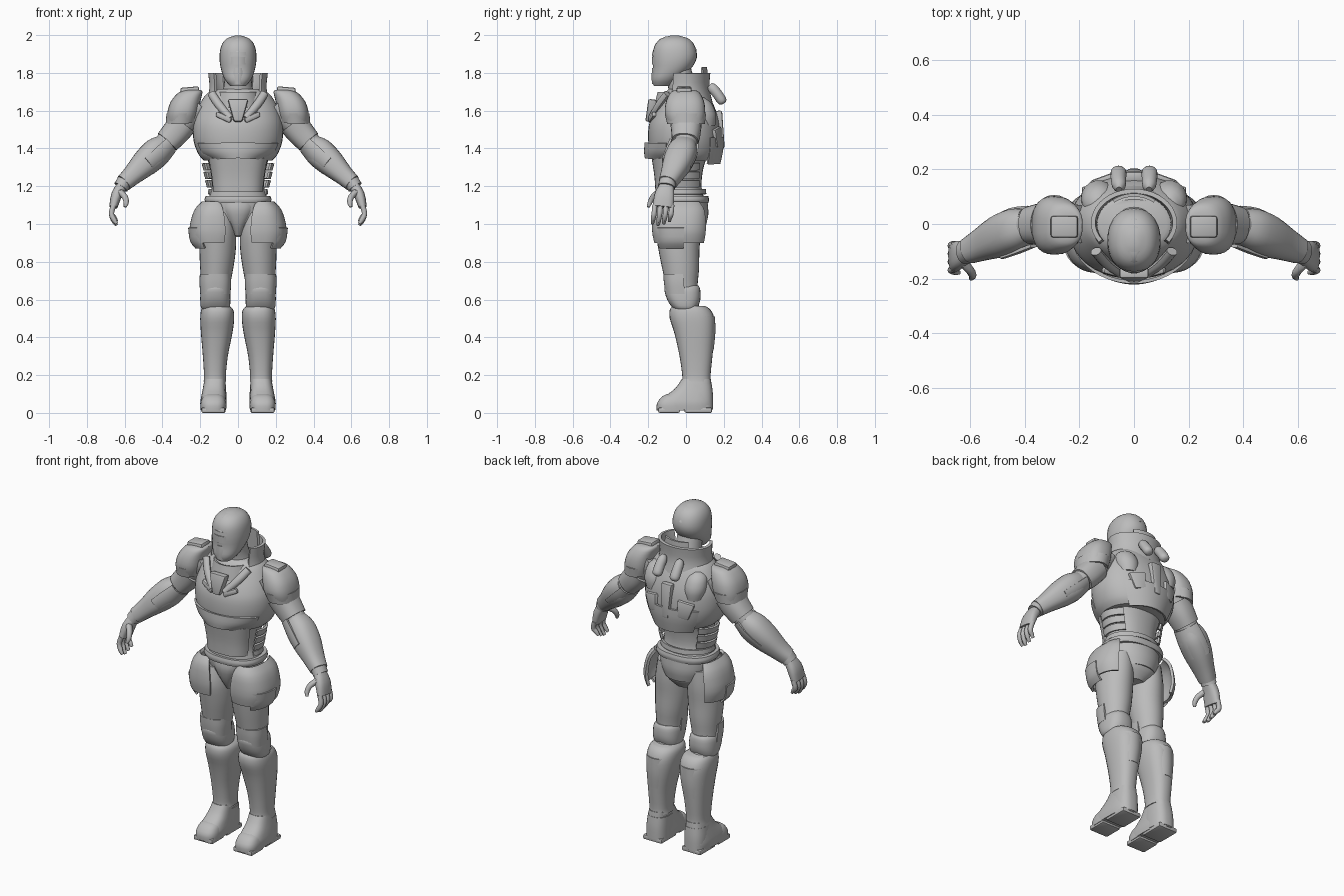
import bpy, bmesh, math
from mathutils import Vector, Matrix, Euler

grey = bpy.data.materials.new("armour grey")
grey.diffuse_color = (0.5, 0.5, 0.5, 1)
ANG = math.radians(38)


def finish(name, bm):
    bmesh.ops.recalc_face_normals(bm, faces=bm.faces)
    for f in bm.faces:
        f.smooth = True
    for e in bm.edges:
        e.smooth = len(e.link_faces) == 2 and e.calc_face_angle(0) < ANG
    me = bpy.data.meshes.new(name)
    bm.to_mesh(me)
    bm.free()
    me.materials.append(grey)
    ob = bpy.data.objects.new(name, me)
    bpy.context.collection.objects.link(ob)
    return ob


def spline(st, sub):
    """Smooth interpolation between stations (x, y, z, ru, rv)."""
    out, n = [], len(st)
    for i in range(n - 1):
        p0, p1, p2, p3 = st[max(i - 1, 0)], st[i], st[i + 1], st[min(i + 2, n - 1)]
        for k in range(sub):
            t = k / sub
            out.append([0.5 * (2 * b + (c - a) * t + (2 * a - 5 * b + 4 * c - d) * t * t
                               + (3 * b - a - 3 * c + d) * t ** 3)
                        for a, b, c, d in zip(p0, p1, p2, p3)])
    return out + [list(st[-1])]


def loft(name, st, s=1, along=False, arc=None, thick=0.012, sq=2.0, seg=28, sub=3):
    """Skin of rounded rings; an arc (degrees, -90 is the front) makes a plate."""
    rings = spline(st, sub)
    bm = bmesh.new()
    cols = []
    cnt = seg + 1 if arc else seg
    a0, a1 = arc or (0, 360)
    for i, (x, y, z, ru, rv) in enumerate(rings):
        u, v = Vector((1, 0, 0)), Vector((0, 1, 0))
        if along:
            a, b = rings[max(i - 1, 0)], rings[min(i + 1, len(rings) - 1)]
            t = (Vector(b[:3]) - Vector(a[:3])).normalized()
            v = (v - t * v.dot(t)).normalized()
            u = v.cross(t)
        ring = []
        for k in range(cnt):
            a = math.radians(a0 + (a1 - a0) * k / seg)
            c, d = math.cos(a), math.sin(a)
            c = math.copysign(abs(c) ** (2 / sq), c)
            d = math.copysign(abs(d) ** (2 / sq), d)
            p = Vector((x, y, z)) + u * c * ru + v * d * rv
            ring.append(bm.verts.new((p.x * s, p.y, p.z)))
        cols.append(ring)
    for r, q in zip(cols, cols[1:]):
        for k in range(cnt if not arc else cnt - 1):
            j = (k + 1) % cnt
            bm.faces.new((r[k], r[j], q[j], q[k]))
    if arc:
        bmesh.ops.recalc_face_normals(bm, faces=bm.faces)
        bmesh.ops.solidify(bm, geom=bm.faces[:], thickness=thick)
    else:
        bm.faces.new(cols[0])
        bm.faces.new(cols[-1])
    return finish(name, bm)


def block(name, loc, size, rot=(0, 0, 0), s=1, bevel=0.01, taper=1.0):
    """Bevelled box; taper narrows its lower end."""
    bm = bmesh.new()
    bmesh.ops.create_cube(bm, size=1)
    for v in bm.verts:
        if v.co.z < 0:
            v.co.x *= taper
    bmesh.ops.scale(bm, vec=size, verts=bm.verts)
    bmesh.ops.bevel(bm, geom=bm.edges[:], offset=bevel, segments=2, affect='EDGES', profile=0.5)
    m = Matrix.Translation(loc) @ Euler([math.radians(r) for r in rot]).to_matrix().to_4x4()
    bm.transform(m)
    for v in bm.verts:
        v.co.x *= s
    return finish(name, bm)


# Helmet: dome, brow, visor, cheeks, mouth guard, crest
loft("helmet", [(0, -.125, 1.73, .04, .045), (0, -.11, 1.765, .07, .07), (0, -.075, 1.82, .09, .1),
                (0, -.06, 1.88, .098, .117), (0, -.06, 1.94, .09, .108), (0, -.06, 1.98, .062, .075),
                (0, -.06, 1.998, .015, .02)], sq=2.2)
loft("visor", [(0, -.085, 1.845, .078, .096), (0, -.085, 1.885, .08, .096)], arc=(-145, -35))
loft("brow", [(0, -.08, 1.892, .088, .1), (0, -.078, 1.91, .087, .1)], arc=(-155, -25))
loft("mouth_guard", [(0, -.13, 1.74, .035, .05), (0, -.125, 1.78, .05, .057), (0, -.12, 1.825, .045, .06)],
     arc=(-160, -20))
loft("crest", [(0, -.165, 1.91, .018, .012), (0, -.12, 1.978, .022, .02), (0, -.06, 1.994, .022, .02),
               (0, .0, 1.978, .02, .02), (0, .045, 1.92, .015, .012)], sub=2, seg=12)

# Neck and collar
loft("neck", [(0, 0, 1.66, .1, .09), (0, -.02, 1.73, .075, .075), (0, -.045, 1.83, .07, .07)])
loft("collar", [(0, 0, 1.64, .15, .125), (0, 0, 1.72, .135, .108), (0, .005, 1.8, .142, .108)],
     arc=(-35, 215), thick=.016)
loft("collar_back", [(0, .01, 1.7, .125, .108), (0, .01, 1.83, .122, .102)], arc=(50, 130))
loft("gorget", [(0, -.03, 1.62, .13, .14), (0, -.03, 1.7, .11, .12)], arc=(-165, -15))

# Torso suit, chest armour and abdomen
loft("torso_suit", [(0, -.01, .93, .05, .06), (0, -.01, .99, .125, .105), (0, -.02, 1.08, .155, .122),
                    (0, -.025, 1.14, .155, .12), (0, -.03, 1.2, .138, .112), (0, -.025, 1.3, .15, .118),
                    (0, -.01, 1.4, .18, .14)], sq=2.3)
loft("chest_armour", [(0, -.01, 1.335, .18, .16), (0, -.01, 1.37, .21, .18), (0, -.01, 1.44, .235, .19),
                      (0, -.01, 1.52, .238, .187), (0, -.005, 1.58, .225, .17), (0, 0, 1.64, .2, .142),
                      (0, 0, 1.69, .165, .115), (0, 0, 1.715, .12, .09)], sq=2.15, seg=40)
loft("chest_lip", [(0, -.02, 1.35, .15, .186), (0, -.02, 1.385, .2, .19), (0, -.02, 1.43, .226, .187)],
     arc=(-155, -25))
loft("abdomen_plate", [(0, -.03, 1.17, .125, .12), (0, -.03, 1.25, .132, .125), (0, -.03, 1.35, .15, .14)],
     arc=(-160, -20), sq=3)
loft("belt", [(0, -.02, 1.11, .17, .138), (0, -.02, 1.128, .177, .142), (0, -.02, 1.148, .172, .138)], sq=2.4)
loft("upper_belt", [(0, -.02, 1.158, .16, .128), (0, -.02, 1.185, .157, .125)], arc=(-20, 200))
loft("groin_guard", [(0, -.07, .94, .018, .03), (0, -.09, 1.0, .045, .045), (0, -.095, 1.07, .085, .06),
                     (0, -.09, 1.115, .1, .06)], seg=16)
loft("seat_guard", [(0, 0, .99, .12, .105), (0, 0, 1.05, .145, .118), (0, 0, 1.11, .15, .115)], arc=(25, 155))
block("chest_clasp", (0, -.185, 1.6), (.11, .045, .12), (-8, 0, 0), taper=.4)
loft("lower_back_plate", [(0, 0, 1.32, .16, .17), (0, 0, 1.4, .2, .186), (0, 0, 1.46, .22, .188)], arc=(40, 140))
block("spine_plate", (0, .178, 1.5), (.07, .04, .2), (4, 0, 0), taper=.6)

for s, side in ((1, "left"), (-1, "right")):
    def L(name, st, **k):
        return loft(side + "_" + name, st, s, **k)

    def B(name, *a, **k):
        return block(side + "_" + name, *a, s=s, **k)

    # Chest straps, waist bands and back gear
    L("collar_strap", [(.14, -.1, 1.69, .022, .018), (.1, -.145, 1.63, .022, .018), (.04, -.185, 1.56, .018, .016)],
      along=True, seg=10)
    B("clasp_wing", (.075, -.178, 1.565), (.09, .025, .03), (0, -25, 15))
    for z in (1.215, 1.26, 1.305):
        L("waist_band", [(0, -.02, z - .018, .15 + (z - 1.2) * .2, .115), (0, -.02, z + .018, .16 + (z - 1.2) * .2, .12)],
          arc=(-22, 45), seg=10)
    L("back_canister", [(.055, .125, 1.735, .012, .015), (.055, .14, 1.72, .025, .026), (.057, .165, 1.69, .028, .027),
                        (.057, .192, 1.65, .028, .025), (.057, .2, 1.638, .012, .012)], along=True, seg=16)
    B("back_panel", (.105, .163, 1.46), (.1, .03, .1), (0, 12, -20), taper=.65)
    L("shoulder_blade", [(.13, .1, 1.52, .05, .055), (.13, .095, 1.58, .065, .065), (.13, .08, 1.64, .055, .055),
                         (.13, .07, 1.67, .02, .025)], seg=18)

    # Arm, shoulder armour and forearm guard
    L("arm", [(.2, 0, 1.63, .06, .07), (.27, 0, 1.56, .068, .075), (.34, 0, 1.475, .062, .068),
              (.4, -.01, 1.41, .058, .06), (.5, -.05, 1.32, .055, .055), (.61, -.1, 1.215, .033, .038)], along=True)
    L("upper_arm_guard", [(.29, 0, 1.535, .076, .083), (.33, 0, 1.485, .073, .078), (.375, -.005, 1.435, .066, .07)],
      along=True, sq=2.4)
    L("shoulder_pad", [(.235, -.005, 1.71, .035, .045), (.25, -.005, 1.698, .062, .075), (.277, -.005, 1.65, .078, .1),
                       (.292, -.005, 1.59, .082, .107), (.3, 0, 1.535, .074, .095)], sq=2.5)
    L("shoulder_rim", [(.293, -.003, 1.585, .086, .11), (.302, 0, 1.53, .08, .1)], arc=(-120, 120))
    B("shoulder_tab", (.255, -.01, 1.705), (.1, .08, .04), (0, 5, 0))
    L("forearm_guard", [(.385, -.005, 1.415, .062, .062), (.43, -.02, 1.38, .078, .078), (.49, -.045, 1.325, .073, .077),
                        (.56, -.077, 1.258, .054, .059), (.605, -.098, 1.217, .046, .048)], along=True, sq=2.4)
    L("elbow_flange", [(.38, -.01, 1.435, .072, .078), (.44, -.025, 1.378, .084, .086), (.5, -.05, 1.322, .077, .082)],
      along=True, arc=(-100, 90))

    # Hand
    L("wrist_cuff", [(.6, -.096, 1.225, .042, .045), (.62, -.103, 1.195, .04, .046)], along=True, seg=18)
    L("palm", [(.61, -.1, 1.21, .028, .035), (.642, -.113, 1.155, .029, .052), (.66, -.122, 1.09, .022, .055)],
      along=True, sq=2.6, seg=18)
    for i in range(4):
        y = -.165 + .03 * i
        e = (0, -.008, 0, .012)[i]
        L("finger", [(.658, y, 1.1, .014, .014), (.67, y - .004, 1.055, .014, .014),
                     (.656, y - .01, 1.022 + e, .013, .012), (.642, y - .013, 1.002 + e, .008, .008)],
          along=True, seg=10)
    L("thumb", [(.63, -.135, 1.175, .017, .02), (.6, -.172, 1.145, .016, .016), (.592, -.19, 1.115, .014, .013),
                (.598, -.2, 1.09, .008, .008)], along=True, seg=10)

    # Hip plate and thigh
    L("hip_plate", [(.125, -.03, 1.12, .065, .11), (.125, -.03, 1.07, .108, .142), (.125, -.03, .97, .133, .15),
                    (.125, -.03, .9, .118, .138)], arc=(-112, 62), thick=.016, sq=2.4)
    L("hip_point", [(.13, -.03, .98, .134, .145), (.13, -.03, .91, .124, .135), (.13, -.03, .87, .095, .12)],
      arc=(-65, 5), sq=2.4)
    L("thigh", [(.1, -.03, 1.06, .08, .105), (.105, -.04, .96, .095, .118), (.108, -.037, .86, .096, .108),
                (.113, -.028, .76, .087, .097), (.118, -.022, .67, .075, .083), (.12, -.005, .58, .068, .07),
                (.118, .03, .5, .065, .075)])

    # Knee guards
    L("upper_knee_guard", [(.12, -.03, .735, .082, .09), (.12, -.025, .69, .084, .092), (.12, -.02, .63, .08, .088)],
      arc=(-185, 5), thick=.016, sq=2.6)
    L("knee_pad", [(.12, -.02, .675, .06, .085), (.12, -.02, .655, .076, .095), (.12, -.012, .6, .08, .088),
                   (.12, -.005, .555, .075, .065), (.12, .0, .54, .055, .045)], sq=2.5)

    # Shin armour and boot
    L("shin_armour", [(.115, .015, .565, .07, .088), (.11, .022, .545, .085, .108), (.11, .032, .5, .09, .118),
                      (.113, .045, .42, .083, .106), (.12, .053, .3, .066, .087), (.122, .055, .2, .058, .075),
                      (.122, .055, .165, .06, .076)], sq=2.4)
    L("calf_plate", [(.111, .034, .51, .092, .12), (.114, .046, .42, .086, .109), (.119, .052, .33, .072, .094)],
      arc=(35, 145))
    L("boot", [(.13, -.005, .015, .067, .146), (.13, -.005, .05, .07, .148), (.129, .012, .085, .066, .128),
               (.126, .04, .13, .06, .097), (.122, .055, .18, .055, .077)], sq=2.8)
    L("toe_cap", [(.131, -.07, .012, .066, .085), (.131, -.07, .05, .067, .084), (.13, -.062, .085, .056, .066),
                  (.13, -.055, .1, .035, .045)], sq=2.8)
    L("heel_guard", [(.127, .06, .02, .064, .084), (.126, .06, .09, .064, .083), (.123, .06, .15, .06, .077)],
      arc=(-15, 195), sq=2.6)
    B("toe_sole", (.131, -.09, .014), (.125, .115, .028), bevel=.008)
    B("heel_sole", (.129, .065, .014), (.125, .145, .028), bevel=.008)
